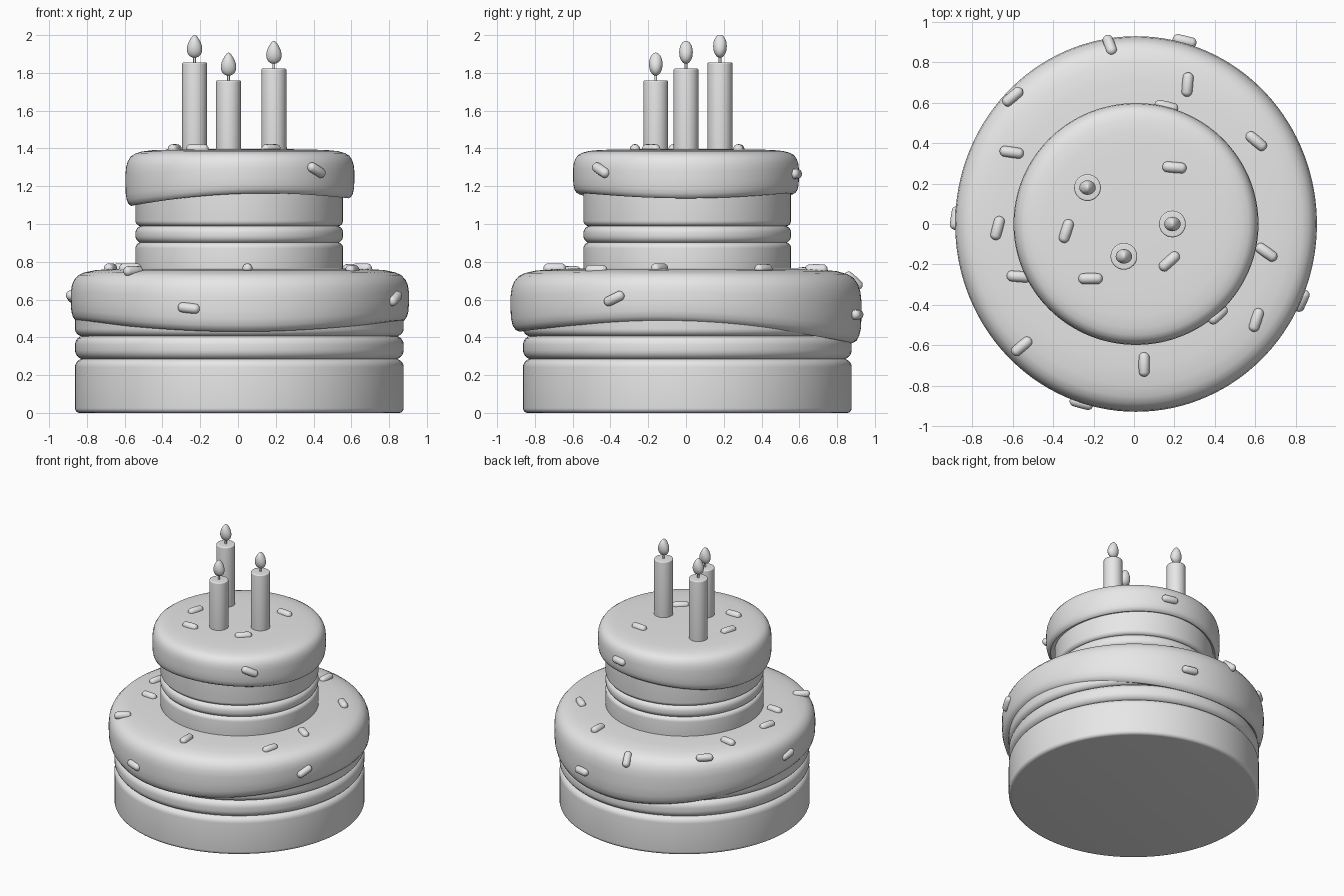
import bpy, bmesh, math
from math import sin, cos, pi, radians
from mathutils import Matrix, Vector

if "Cube" in bpy.data.objects:
    bpy.data.objects.remove(bpy.data.objects["Cube"])

grey = bpy.data.materials.new("light grey")
grey.use_nodes = True
colour = (0.8, 0.8, 0.8, 1)
grey.diffuse_color = colour
grey.node_tree.nodes["Principled BSDF"].inputs["Base Color"].default_value = colour


def finish(name, bm):
    """Turn a bmesh into a smooth shaded object with sharp edges kept."""
    bmesh.ops.recalc_face_normals(bm, faces=bm.faces)
    mesh = bpy.data.meshes.new(name)
    bm.to_mesh(mesh)
    bm.free()
    mesh.materials.append(grey)
    mesh.shade_smooth()
    mesh.set_sharp_from_angle(angle=radians(40))
    obj = bpy.data.objects.new(name, mesh)
    bpy.context.collection.objects.link(obj)
    return obj


def loft(name, rows, segments, place):
    """Skin closed rings; place(row, angle) gives each point."""
    bm = bmesh.new()
    rings = [[bm.verts.new(place(row, 2 * pi * i / segments)) for i in range(segments)]
             for row in rows]
    for a, b in zip(rings, rings[1:]):
        for i in range(segments):
            j = (i + 1) % segments
            bm.faces.new((a[i], a[j], b[j], b[i]))
    bm.faces.new(rings[0][::-1])
    bm.faces.new(rings[-1])
    return finish(name, bm)


def disc(name, x, y, radius, low, high, round_low, round_high, segments=96):
    """Upright cylinder with rounded rims."""
    rows = []
    for k in range(7):
        a = pi / 2 * k / 6
        rows.append((radius - round_low * (1 - sin(a)), low + round_low * (1 - cos(a))))
    for k in range(7):
        a = pi / 2 * k / 6
        rows.append((radius - round_high * (1 - cos(a)), high - round_high * (1 - sin(a))))
    return loft(name, rows, segments,
                lambda p, t: (x + p[0] * cos(t), y + p[0] * sin(t), p[1]))


# Sponge and cream layers of both tiers
C = 0.007
disc("lower_sponge_bottom", C, C, 0.87, 0, 0.287, 0.025, 0.045)
disc("lower_cream", C, C, 0.87, 0.283, 0.41, 0.05, 0.05)
disc("lower_sponge_top", C, C, 0.87, 0.406, 0.7, 0.04, 0.05)
disc("upper_sponge_bottom", C, C, 0.55, 0.72, 0.902, 0.02, 0.03)
disc("upper_cream", C, C, 0.55, 0.898, 0.992, 0.04, 0.04)
disc("upper_sponge_top", C, C, 0.55, 0.988, 1.33, 0.03, 0.05)

# Frosting caps: (radius factor, height factor between wavy hem and top)
ICING = [(0.86, 0.12), (0.92, 0.03), (0.95, 0), (0.972, 0.03), (0.988, 0.1),
         (0.997, 0.2), (1, 0.35), (1, 0.55), (0.994, 0.68), (0.98, 0.78),
         (0.955, 0.865), (0.92, 0.915), (0.86, 0.955), (0.76, 0.98),
         (0.6, 0.99), (0.35, 1), (0.03, 1)]


def frosting(name, top, hem, radius, x, y):
    def place(p, t):
        r = radius(t) * p[0]
        return (x + r * cos(t), y + r * sin(t), hem(t) + (top - hem(t)) * p[1])
    return loft(name, ICING, 128, place)


frosting("lower_frosting", 0.768,
         lambda t: 0.44 + 0.04 * cos(2 * t) - 0.03 * sin(t),
         lambda t: 0.912 - 0.017 * cos(2 * t), 0.01, 0)
frosting("upper_frosting", 1.397,
         lambda t: 1.138 + 0.02 * cos(t) - 0.022 * cos(2 * t),
         lambda t: 0.602 + 0.004 * cos(2 * t), 0.01, 0)


# Candles with wicks and flames
def flame(name, x, y, low, height=0.125):
    rows = [k / 16 for k in range(17)]

    def place(u, t):
        a = pi * min(max(u, 0.02), 0.98)
        width = 0.041 * sin(a) * (1.2 - 0.75 * u + 0.25 * sin(a) * (1 - u))
        depth = 0.036 * sin(a)
        return (x + width * cos(t), y + depth * sin(t), low + height * (1 - cos(a)) / 2)
    return loft(name, rows, 24, place)


CANDLES = {"left_candle": (0.19, 0, 1.823), "front_candle": (-0.05, -0.16, 1.76),
           "right_candle": (-0.23, 0.18, 1.855)}
for name, (x, y, top) in CANDLES.items():
    disc(name, x, y, 0.066, 1.36, top, 0.004, 0.008, 32)
    disc(name + "_wick", x, y, 0.007, top - 0.01, top + 0.05, 0.002, 0.002, 10)
    flame(name + "_flame", x, y, top + 0.025, 0.122)


# Sprinkles: capsules given by centre, heading and pitch in degrees
def sprinkle(name, x, y, z, heading, pitch=0):
    bm = bmesh.new()
    bmesh.ops.create_uvsphere(bm, u_segments=16, v_segments=12, radius=0.027)
    for v in bm.verts:
        if abs(v.co.z) > 0.001:
            v.co.z += math.copysign(0.033, v.co.z)
    h, p = radians(heading), radians(pitch)
    axis = Vector((cos(h) * cos(p), sin(h) * cos(p), sin(p)))
    turn = axis.to_track_quat('Z', 'Y').to_matrix().to_4x4()
    bm.transform(Matrix.Translation((x, y, z)) @ turn)
    return finish(name, bm)


LOWER_TOP = [(-0.6, 0.63, 40), (0.265, 0.69, 85), (0.605, 0.41, -40), (-0.605, 0.355, -8),
             (-0.675, -0.02, 75), (-0.57, -0.26, -5), (-0.555, -0.605, 40),
             (0.05, -0.695, 90), (0.605, -0.475, 72), (0.655, -0.14, -35)]
UPPER_TOP = [(0.2, 0.28, -5), (-0.335, -0.035, 72), (-0.215, -0.27, 0), (0.175, -0.185, 42)]
SIDES = [(-0.12, 0.885, 0.7, 110, -40), (0.25, 0.905, 0.52, -13, 0),
         (-0.26, -0.885, 0.555, -15, -6), (0.83, -0.38, 0.605, 66, 24),
         (-0.88, 0.03, 0.615, 82, -12), (0.16, 0.58, 1.265, -13, 0),
         (0.415, -0.45, 1.285, 42, -25)]

for i, (x, y, heading) in enumerate(LOWER_TOP):
    drop = max(0, math.hypot(x, y) - 0.7) * 0.12
    sprinkle(f"lower_top_sprinkle_{i}", x, y, 0.765 - drop, heading)
for i, (x, y, heading) in enumerate(UPPER_TOP):
    sprinkle(f"upper_top_sprinkle_{i}", x, y, 1.396, heading)
for i, spot in enumerate(SIDES):
    sprinkle(f"side_sprinkle_{i}", *spot)
